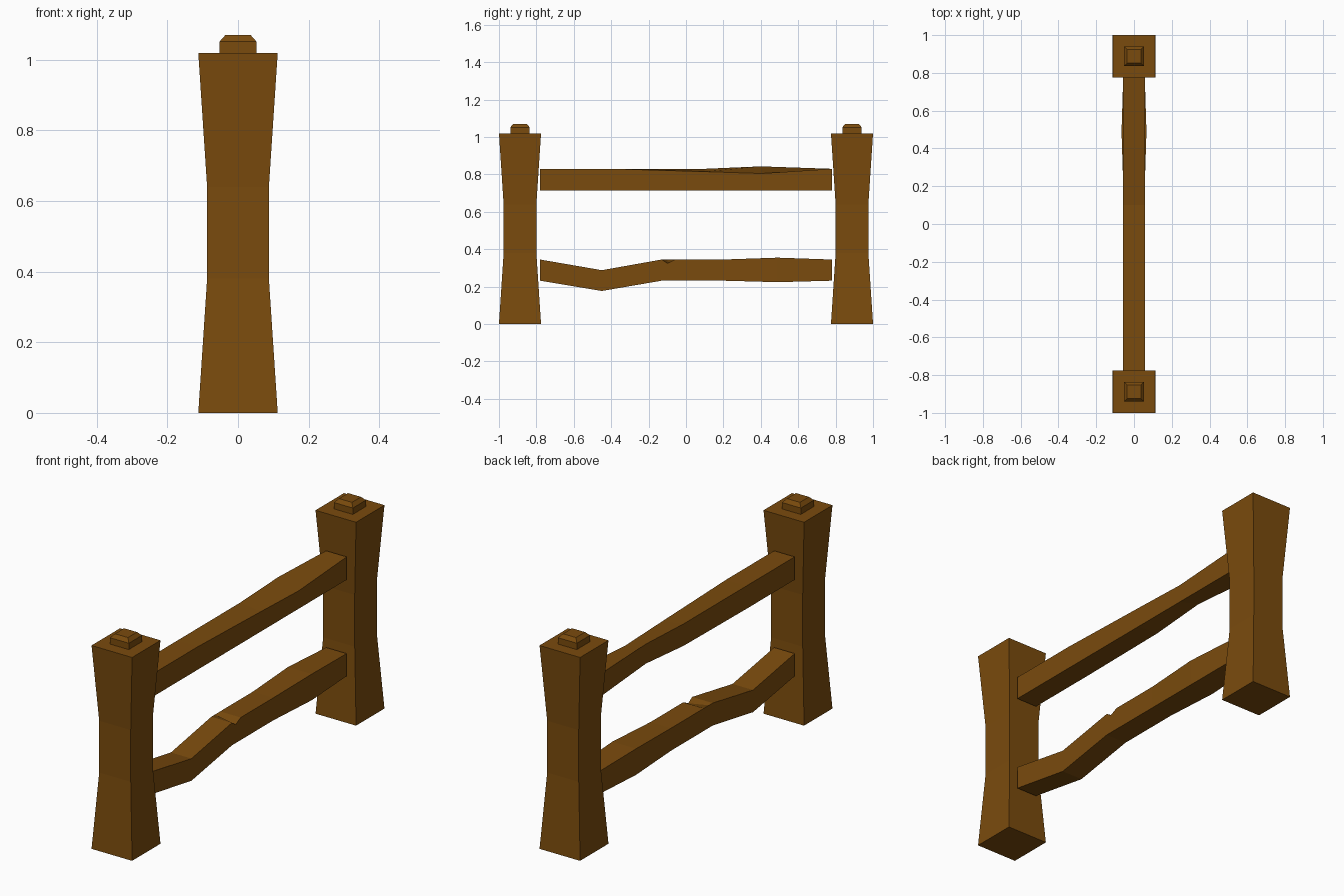
import bpy, bmesh

wood = bpy.data.materials.new("brown wood")
wood.diffuse_color = (0.195, 0.07, 0.004, 1)


def loft(name, rings):
    """Skin four-cornered rings, closing both ends."""
    bm = bmesh.new()
    loops = [[bm.verts.new(p) for p in ring] for ring in rings]
    for a, b in zip(loops, loops[1:]):
        for i in range(4):
            j = (i + 1) % 4
            bm.faces.new((a[i], a[j], b[j], b[i]))
    bm.faces.new(loops[0][::-1])
    bm.faces.new(loops[-1])
    bmesh.ops.recalc_face_normals(bm, faces=bm.faces[:])
    mesh = bpy.data.meshes.new(name)
    bm.to_mesh(mesh)
    bm.free()
    mesh.materials.append(wood)
    obj = bpy.data.objects.new(name, mesh)
    bpy.context.collection.objects.link(obj)
    return obj


def square(h, y, z):
    return [(-h, y - h, z), (h, y - h, z), (h, y + h, z), (-h, y + h, z)]


def section(y, h, low_left, low_right, top_right, top_left):
    return [(-h, y, low_left), (h, y, low_right), (h, y, top_right), (-h, y, top_left)]


# Waisted posts with stepped caps
for side, y in (("front", -0.8875), ("back", 0.8875)):
    loft(side + "_post", [square(h, y, z) for h, z in
                          ((0.1125, 0), (0.0875, 0.38), (0.0875, 0.64), (0.1125, 1.02))])
    loft(side + "_post_cap", [square(h, y, z) for h, z in
                              ((0.052, 1.02), (0.052, 1.052), (0.036, 1.07))])

# Upper rail, twisted towards the back
loft("upper_rail", [section(*s) for s in (
    (-0.78, 0.057, 0.715, 0.715, 0.83, 0.83),
    (-0.40, 0.057, 0.715, 0.715, 0.83, 0.83),
    (0.10, 0.057, 0.72, 0.715, 0.815, 0.83),
    (0.40, 0.057, 0.745, 0.715, 0.805, 0.843),
    (0.78, 0.057, 0.715, 0.715, 0.83, 0.83))])

# Lower rail, sagging at the front, with a nick on its right top edge
loft("lower_rail", [section(*s) for s in (
    (-0.78, 0.057, 0.232, 0.232, 0.345, 0.345),
    (-0.45, 0.057, 0.177, 0.177, 0.288, 0.288),
    (-0.13, 0.057, 0.232, 0.232, 0.345, 0.345),
    (-0.10, 0.057, 0.232, 0.232, 0.325, 0.345),
    (-0.06, 0.057, 0.232, 0.232, 0.345, 0.345),
    (0.20, 0.057, 0.232, 0.232, 0.345, 0.345),
    (0.49, 0.066, 0.224, 0.224, 0.355, 0.355),
    (0.78, 0.057, 0.232, 0.232, 0.345, 0.345))])
